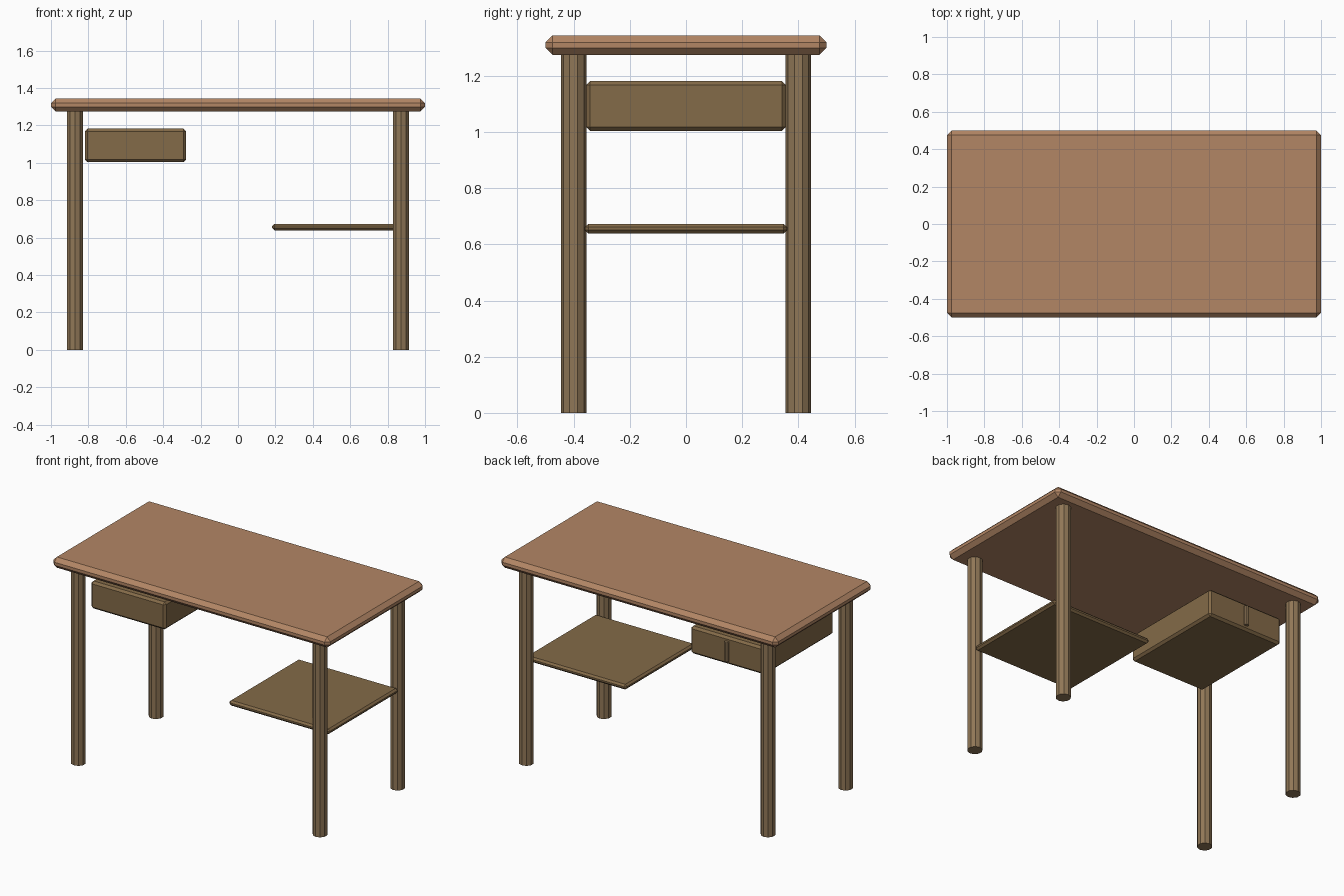
import bpy, bmesh
from mathutils import Matrix

if "Cube" in bpy.data.objects:
    bpy.data.objects.remove(bpy.data.objects["Cube"])


def material(name, rgb):
    m = bpy.data.materials.new(name)
    m.diffuse_color = (*rgb, 1)
    m.use_nodes = True
    m.node_tree.nodes["Principled BSDF"].inputs["Base Color"].default_value = m.diffuse_color
    return m


top_wood = material("top wood", (0.45, 0.24, 0.13))
leg_wood = material("leg wood", (0.28, 0.185, 0.095))
box_wood = material("box wood", (0.23, 0.145, 0.065))


def finish(name, bm, mat):
    me = bpy.data.meshes.new(name)
    bm.to_mesh(me)
    bm.free()
    me.materials.append(mat)
    ob = bpy.data.objects.new(name, me)
    bpy.context.collection.objects.link(ob)
    return ob


def board(name, lo, hi, chamfer, mat):
    """Box between two corners with every edge chamfered."""
    size = [b - a for a, b in zip(lo, hi)]
    mid = [(a + b) / 2 for a, b in zip(lo, hi)]
    bm = bmesh.new()
    bmesh.ops.create_cube(bm, size=1, matrix=Matrix.Translation(mid) @ Matrix.Diagonal((*size, 1)))
    bmesh.ops.bevel(bm, geom=bm.edges[:], offset=chamfer, segments=1, affect='EDGES')
    return finish(name, bm, mat)


def post(name, x, y, z0, z1, r, sides, mat):
    """Upright faceted cylinder with a vertex facing +y."""
    bm = bmesh.new()
    bmesh.ops.create_cone(bm, cap_ends=True, segments=sides, radius1=r, radius2=r,
                          depth=z1 - z0, matrix=Matrix.Translation((x, y, (z0 + z1) / 2)))
    return finish(name, bm, mat)


# Table top
board("table_top", (-1, -0.5, 1.274), (1, 0.5, 1.344), 0.025, top_wood)

# Four legs
for side, sx in (("left", -1), ("right", 1)):
    for end, sy in (("front", -1), ("back", 1)):
        post(f"{end}_{side}_leg", sx * 0.872, sy * 0.4, 0, 1.278, 0.045, 10, leg_wood)

# Hanging drawer with an upright handle on its back-facing end
board("drawer", (-0.818, -0.355, 1.003), (-0.278, 0.355, 1.182), 0.014, box_wood)
post("drawer_handle", -0.548, 0.362, 1.03, 1.155, 0.015, 10, leg_wood)

# Open shelf between the right legs
board("shelf", (0.183, -0.36, 0.639), (0.907, 0.36, 0.673), 0.012, box_wood)

# Orient every vertex ring so legs have a corner facing +y
for ob in bpy.data.objects:
    if ob.name.endswith(("leg", "handle")):
        me = ob.data
        c = sum((v.co.x for v in me.vertices)) / len(me.vertices)
        if max(abs(v.co.x - c) for v in me.vertices) > max(v.co.y for v in me.vertices) / 2 - min(v.co.y for v in me.vertices) / 2 + 1e-4:
            cy = sum((v.co.y for v in me.vertices)) / len(me.vertices)
            for v in me.vertices:
                dx, dy = v.co.x - c, v.co.y - cy
                v.co.x, v.co.y = c - dy, cy + dx
